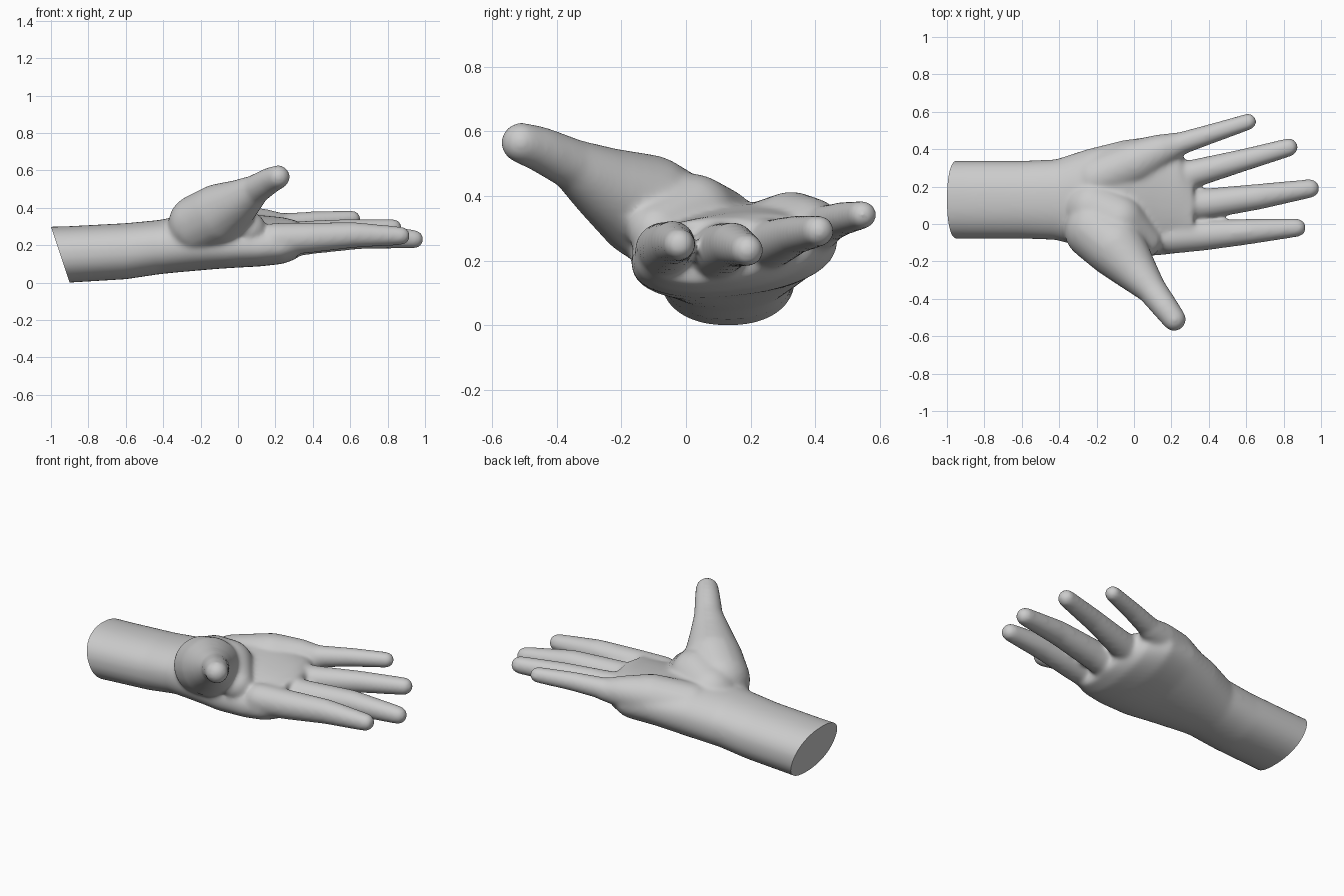
import bpy, bmesh, math
from mathutils import Vector

cube = bpy.data.objects.get("Cube")
if cube:
    bpy.data.objects.remove(cube)

PAD = 0.005  # makes up for the shrink of the smoothing
bm = bmesh.new()


def loft(sections, sides=40):
    """Rounded cross-sections along x: x, y low/high, z low/high, tilt."""
    rings = []
    for x, y0, y1, z0, z1, tilt in sections:
        ring = []
        for i in range(sides):
            a = 2 * math.pi * i / sides
            c, s = math.cos(a), math.sin(a)
            dy = (y1 - y0) / 2 * math.copysign(abs(c) ** 0.9, c)
            dz = (z1 - z0) / 2 * math.copysign(abs(s) ** 0.9, s)
            ring.append(bm.verts.new((x, (y0 + y1) / 2 + dy, (z0 + z1) / 2 + dz + tilt * dy)))
        rings.append(ring)
    for a, b in zip(rings, rings[1:]):
        for i in range(sides):
            j = (i + 1) % sides
            bm.faces.new((a[i], a[j], b[j], b[i]))
    bm.faces.new(rings[0][::-1])
    bm.faces.new(rings[-1])


def limb(points):
    """Tapered round limb through points (x, y, z, radius)."""
    for a, b in zip(points, points[1:]):
        part = bmesh.new()
        for x, y, z, r in (a, b):
            ball = bmesh.ops.create_icosphere(part, subdivisions=3, radius=r + PAD)
            bmesh.ops.translate(part, verts=ball["verts"], vec=(x, y, z))
        hull = bmesh.ops.convex_hull(part, input=part.verts[:])
        inner = [g for g in hull["geom_interior"] if isinstance(g, bmesh.types.BMVert)]
        bmesh.ops.delete(part, geom=inner, context="VERTS")
        bmesh.ops.recalc_face_normals(part, faces=part.faces[:])
        mesh = bpy.data.meshes.new("limb_part")
        part.to_mesh(mesh)
        part.free()
        bm.from_mesh(mesh)
        bpy.data.meshes.remove(mesh)


# Forearm, wrist and palm
loft([
    (-1.15, -.078, .338, -.02, .295, 0),
    (-.9, -.078, .338, 0, .302, 0),
    (-.6, -.078, .338, .018, .318, 0),
    (-.42, -.085, .345, .045, .335, 0),
    (-.25, -.13, .40, .062, .37, .05),
    (-.05, -.17, .45, .082, .37, .1),
    (.12, -.17, .47, .092, .355, .1),
    (.24, -.155, .40, .105, .345, .1),
    (.32, -.135, .26, .13, .33, .05),
])

# Thumb with its mound, and the mound on the little finger side
limb([(-.21, -.03, .31, .16), (-.1, -.12, .365, .16), (0, -.24, .43, .115),
      (.09, -.345, .495, .076), (.17, -.45, .545, .066), (.215, -.51, .565, .059)])
limb([(-.22, .08, .28, .15), (-.08, .02, .33, .135), (.06, -.09, .29, .085)])
limb([(-.2, .24, .25, .13), (0, .325, .29, .12), (.14, .39, .305, .085), (.25, .43, .305, .057)])

# Fingers: knuckle, base, middle, tip
limb([(.2, -.07, .23, .085), (.38, -.06, .24, .077), (.62, -.04, .255, .064), (.872, -.02, .25, .045)])
limb([(.2, .09, .22, .09), (.4, .11, .235, .077), (.66, .145, .25, .065), (.942, .19, .232, .046)])
limb([(.14, .22, .24, .085), (.34, .275, .255, .07), (.58, .34, .28, .056), (.828, .41, .292, .045)])
limb([(.12, .39, .295, .07), (.24, .427, .31, .057), (.42, .485, .33, .048), (.612, .547, .342, .04)])

bmesh.ops.recalc_face_normals(bm, faces=bm.faces[:])
rough = bpy.data.meshes.new("hand")
bm.to_mesh(rough)
bm.free()
hand = bpy.data.objects.new("hand", rough)
bpy.context.scene.collection.objects.link(hand)

# Merge everything into one skin and soften the joins
merge = hand.modifiers.new("merge", "REMESH")
merge.mode = "VOXEL"
merge.voxel_size = 0.0095
soften = hand.modifiers.new("soften", "SMOOTH")
soften.factor = 0.5
soften.iterations = 28
graph = bpy.context.evaluated_depsgraph_get()
skin = bpy.data.meshes.new_from_object(hand.evaluated_get(graph))
hand.modifiers.clear()
hand.data = skin

# Slanted cut through the forearm
bm = bmesh.new()
bm.from_mesh(skin)
cut = bmesh.ops.bisect_plane(bm, geom=bm.verts[:] + bm.edges[:] + bm.faces[:],
                             plane_co=(-1, 0, .3), plane_no=Vector((-.3, 0, -.1)), clear_outer=True)
rim = [g for g in cut["geom_cut"] if isinstance(g, bmesh.types.BMEdge)]
bmesh.ops.holes_fill(bm, edges=rim, sides=0)
bm.to_mesh(skin)
bm.free()

# Plain grey
grey = bpy.data.materials.new("light_grey")
grey.use_nodes = True
colour = (0.6, 0.6, 0.6, 1)
grey.diffuse_color = colour
grey.node_tree.nodes["Principled BSDF"].inputs["Base Color"].default_value = colour
skin.materials.clear()
skin.materials.append(grey)

bpy.ops.object.select_all(action="DESELECT")
hand.select_set(True)
bpy.context.view_layer.objects.active = hand
bpy.ops.object.shade_smooth_by_angle(angle=math.radians(50))
